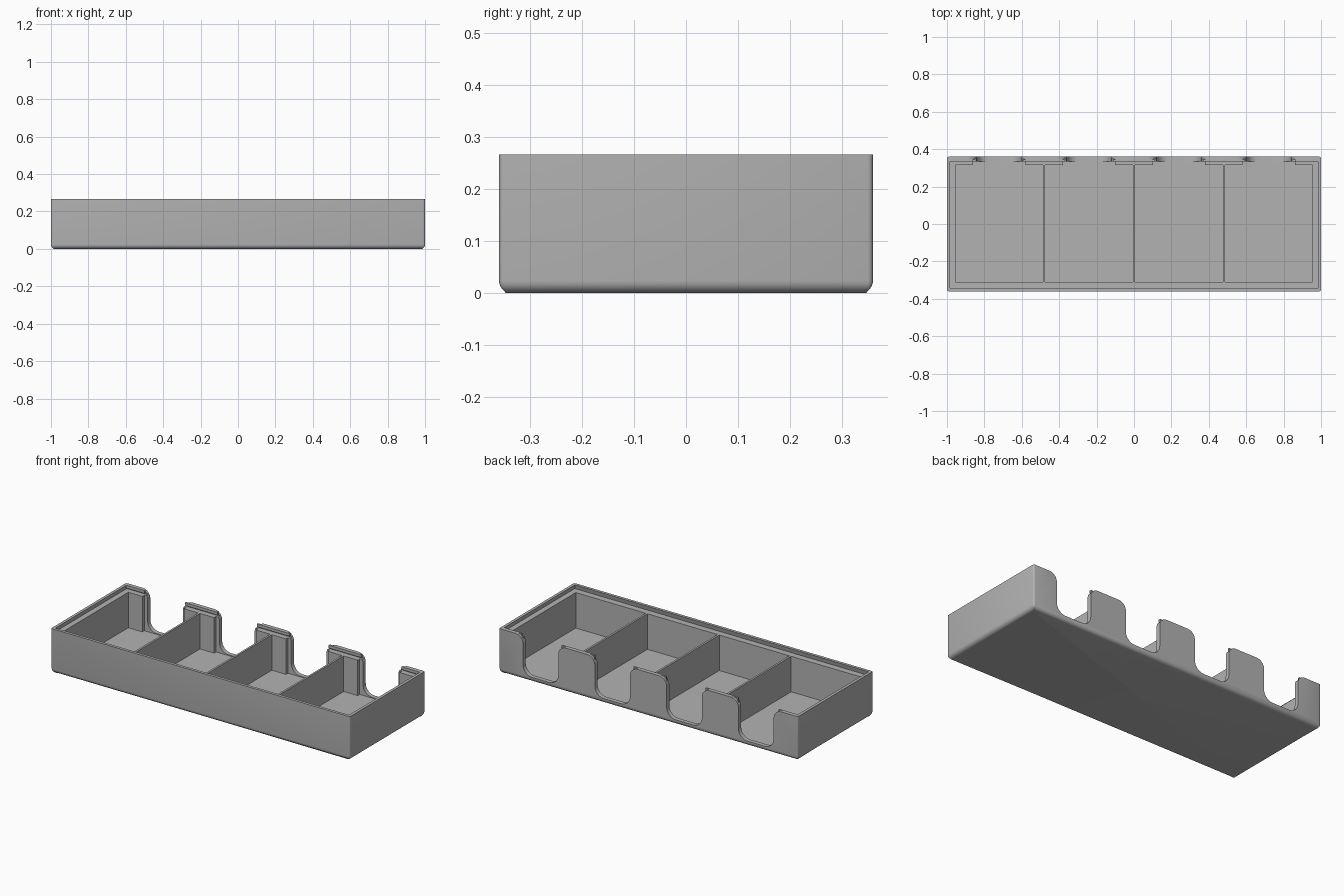
import bpy, bmesh, math
from mathutils import Vector

cube = bpy.data.objects.get("Cube")
if cube:
    bpy.data.objects.remove(cube, do_unlink=True)

W, D, H = 1.0, 0.36, 0.267            # half width, half depth, height
IN_X, IN_FRONT, IN_BACK = 0.955, -0.31, 0.315
FLOOR, LEDGE = 0.025, 0.24
DIV, T = 0.481, 0.006                 # divider spacing, half thickness

grey = bpy.data.materials.new("plain grey")
grey.use_nodes = True
grey.diffuse_color = (0.45, 0.45, 0.45, 1)
grey.node_tree.nodes["Principled BSDF"].inputs["Base Color"].default_value = grey.diffuse_color


def make(name, bm):
    bmesh.ops.recalc_face_normals(bm, faces=bm.faces)
    mesh = bpy.data.meshes.new(name)
    bm.to_mesh(mesh)
    bm.free()
    mesh.materials.append(grey)
    obj = bpy.data.objects.new(name, mesh)
    bpy.context.collection.objects.link(obj)
    return obj


def box_mesh(x0, x1, y0, y1, z0, z1):
    bm = bmesh.new()
    bmesh.ops.create_cube(bm, size=1)
    for v in bm.verts:
        v.co = Vector((x1 if v.co.x > 0 else x0, y1 if v.co.y > 0 else y0,
                       z1 if v.co.z > 0 else z0))
    return bm


def bevel(bm, rule, radius, segments):
    edges = [e for e in bm.edges if rule(*(v.co for v in e.verts))]
    bmesh.ops.bevel(bm, geom=edges, offset=radius, segments=segments,
                    profile=0.5, affect='EDGES')


def cut(target, bm):
    cutter = make("cutter", bm)
    cutter.hide_render = True
    mod = target.modifiers.new("cut", 'BOOLEAN')
    mod.operation = 'DIFFERENCE'
    mod.solver = 'EXACT'
    mod.object = cutter
    bpy.context.view_layer.objects.active = target
    bpy.ops.object.modifier_apply(modifier=mod.name)
    bpy.data.objects.remove(cutter, do_unlink=True)


def arc(cx, cz, r, a0, a1, n=8):
    steps = [math.radians(a0 + (a1 - a0) * i / n) for i in range(n + 1)]
    return [(cx + r * math.cos(a), cz + r * math.sin(a)) for a in steps]


def notch_mesh(cx):
    # U-shaped opening with filleted base and flared top
    half, low, base, flare = 0.118, 0.03, 0.06, 0.05
    side = arc(half - base, low + base, base, -90, 0)
    side += arc(half + flare, H - flare, flare, 180, 90)
    side.append((half + flare, H + 0.05))
    outline = side + [(-x, z) for x, z in reversed(side)]
    bm = bmesh.new()
    face = bm.faces.new([bm.verts.new((cx + x, 0.333, z)) for x, z in outline])
    new = bmesh.ops.extrude_face_region(bm, geom=[face])["geom"]
    bmesh.ops.translate(bm, vec=(0, 0.1, 0),
                        verts=[g for g in new if isinstance(g, bmesh.types.BMVert)])
    return bm


# Outer body with rounded vertical and bottom edges
bm = box_mesh(-W, W, -D, D, 0, H)
bevel(bm, lambda a, b: abs(a.z - b.z) > 0.1, 0.01, 3)
bevel(bm, lambda a, b: max(a.z, b.z) < 0.001, 0.024, 6)
tray = make("tray", bm)

# Undercut lid recess around the rim
bm = box_mesh(-0.978, 0.978, -0.338, 0.338, LEDGE, H + 0.02)
for v in bm.verts:
    if v.co.z < H:
        v.co.x *= 0.989 / 0.978
        v.co.y *= 0.349 / 0.338
cut(tray, bm)

# Four compartments, each with an opening in the back wall
bounds = [(-IN_X, -DIV - T), (-DIV + T, -T), (T, DIV - T), (DIV + T, IN_X)]
for x0, x1 in bounds:
    mid = (x0 + x1) / 2
    cut(tray, box_mesh(x0, x1, IN_FRONT, IN_BACK, FLOOR, H + 0.05))
    cut(tray, box_mesh(mid - 0.14, mid + 0.14, IN_BACK - 0.02, 0.334, FLOOR, H + 0.05))
    cut(tray, notch_mesh(mid))

# Small retaining tabs along the tops of the back posts
for i, (x0, x1) in enumerate([(-0.985, -0.86), (-0.59, -0.372), (-0.109, 0.109),
                              (0.372, 0.59), (0.86, 0.985)]):
    make(f"retaining_tab_{i + 1}", box_mesh(x0, x1, 0.335, 0.346, 0.25, H))

# Smooth shading with sharp creases
bpy.ops.object.select_all(action='DESELECT')
tray.select_set(True)
bpy.context.view_layer.objects.active = tray
bpy.ops.object.shade_smooth_by_angle(angle=math.radians(35))
